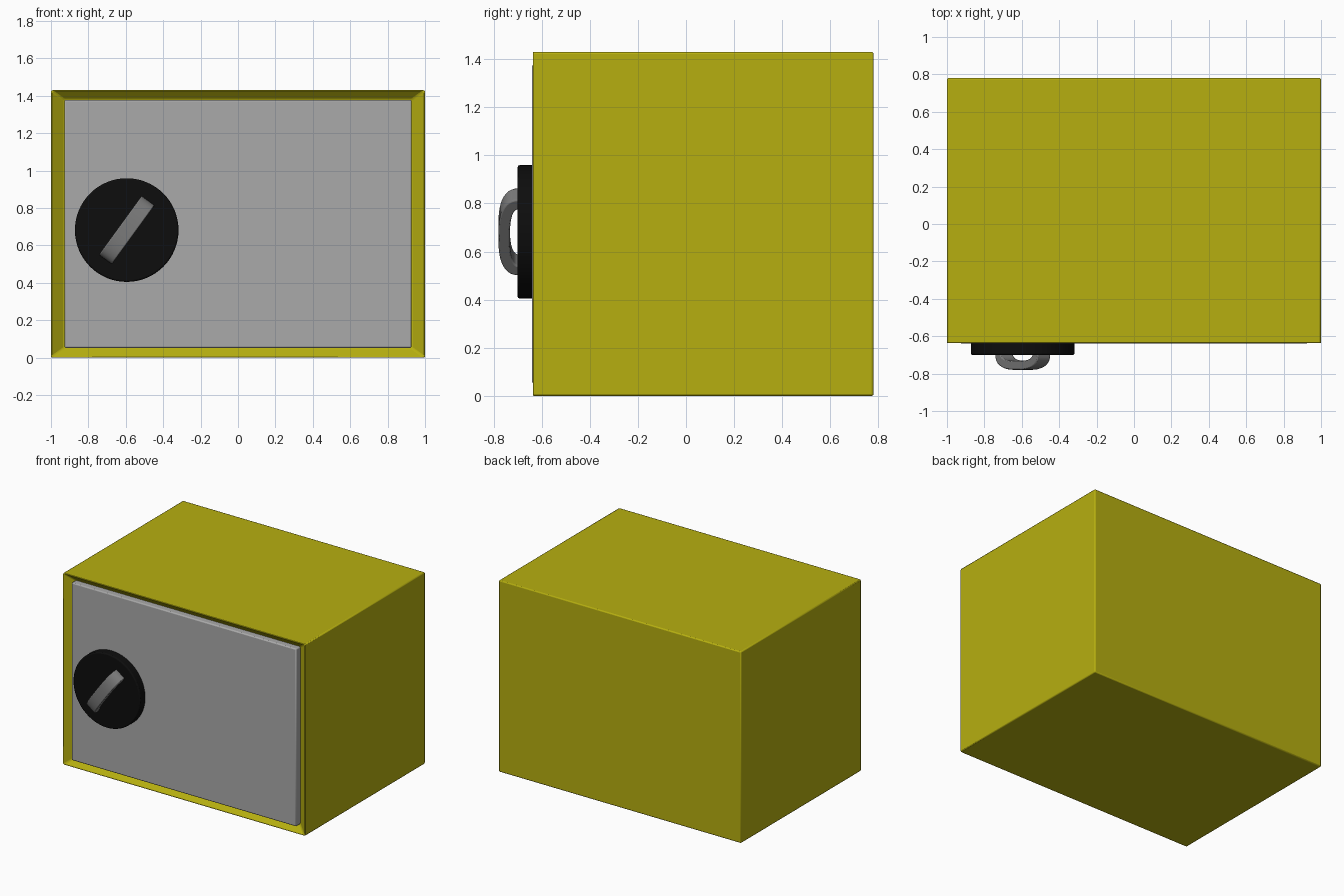
import bpy, bmesh, math
from mathutils import Matrix, Vector

default = bpy.data.objects.get("Cube")
if default:
    bpy.data.objects.remove(default, do_unlink=True)


def material(name, rgb):
    m = bpy.data.materials.new(name)
    m.use_nodes = True
    m.diffuse_color = (*rgb, 1)
    m.node_tree.nodes["Principled BSDF"].inputs["Base Color"].default_value = (*rgb, 1)
    return m


YELLOW = material("olive yellow", (0.47, 0.43, 0.005))
GREY = material("door grey", (0.40, 0.40, 0.40))
BLACK = material("dial black", (0.004, 0.004, 0.004))
STEEL = material("handle steel", (0.20, 0.20, 0.20))


def finish(name, bm, mat, bevel=0.0, segments=2):
    bmesh.ops.recalc_face_normals(bm, faces=bm.faces)
    mesh = bpy.data.meshes.new(name)
    bm.to_mesh(mesh)
    bm.free()
    mesh.materials.append(mat)
    ob = bpy.data.objects.new(name, mesh)
    bpy.context.collection.objects.link(ob)
    if bevel:
        mod = ob.modifiers.new("soft edges", 'BEVEL')
        mod.width = bevel
        mod.segments = segments
        mod.limit_method = 'ANGLE'
    bpy.ops.object.select_all(action='DESELECT')
    ob.select_set(True)
    bpy.context.view_layer.objects.active = ob
    bpy.ops.object.shade_smooth_by_angle(angle=math.radians(35))
    return ob


def box(low, high):
    low, high = Vector(low), Vector(high)
    bm = bmesh.new()
    bmesh.ops.create_cube(bm, size=1, matrix=Matrix.Translation((low + high) / 2)
                          @ Matrix.Diagonal((*(high - low), 1)))
    return bm


FRONT = -0.64

# Cabinet: block whose front is inset and pushed in, leaving a sloped rim
bm = box((-1, FRONT, 0), (1, 0.78, 1.43))
front = min(bm.faces, key=lambda f: f.calc_center_median().y)
inner = bmesh.ops.extrude_face_region(bm, geom=[front])["geom"]
bmesh.ops.delete(bm, geom=[front], context='FACES_ONLY')
for v in (g for g in inner if isinstance(g, bmesh.types.BMVert)):
    v.co.x *= 0.93
    v.co.y += 0.05
    v.co.z = 0.05 if v.co.z < 0.5 else 1.38
finish("cabinet", bm, YELLOW, 0.008)

# Door panel, level with the cabinet's front
finish("door", box((-0.928, FRONT, 0.052), (0.928, -0.55, 1.378)), GREY, 0.008)

# Round dial
DIAL = Vector((-0.595, FRONT, 0.682))
bm = bmesh.new()
bmesh.ops.create_cone(bm, cap_ends=True, segments=64, radius1=0.277, radius2=0.277, depth=0.07,
                      matrix=Matrix.Translation(DIAL + Vector((0, -0.025, 0)))
                      @ Matrix.Rotation(math.pi / 2, 4, 'X'))
finish("dial", bm, BLACK, 0.008)


# Arched handle: bent strip swept across the dial
def arch(half_span, height, steps=20):
    points = []
    for i in range(steps + 1):
        a = math.pi * i / steps
        c, s = math.cos(a), math.sin(a)
        points.append((half_span * math.copysign(abs(c) ** 0.75, c), height * s ** 0.75))
    return points


profile = arch(0.195, 0.09) + arch(0.145, 0.042)[::-1]
bm = bmesh.new()
place = (Matrix.Translation(DIAL + Vector((0, -0.05, 0)))
         @ Matrix.Rotation(-math.radians(54), 4, 'Y'))
rings = [[bm.verts.new(place @ Vector((s, -h, w))) for s, h in profile]
         for w in (-0.043, 0.043)]
n = len(profile)
for i in range(n):
    j = (i + 1) % n
    bm.faces.new((rings[0][i], rings[0][j], rings[1][j], rings[1][i]))
for ring in rings:
    for i in range(n // 2 - 1):
        bm.faces.new((ring[i], ring[i + 1], ring[n - 2 - i], ring[n - 1 - i]))
finish("handle", bm, STEEL, 0.006)
